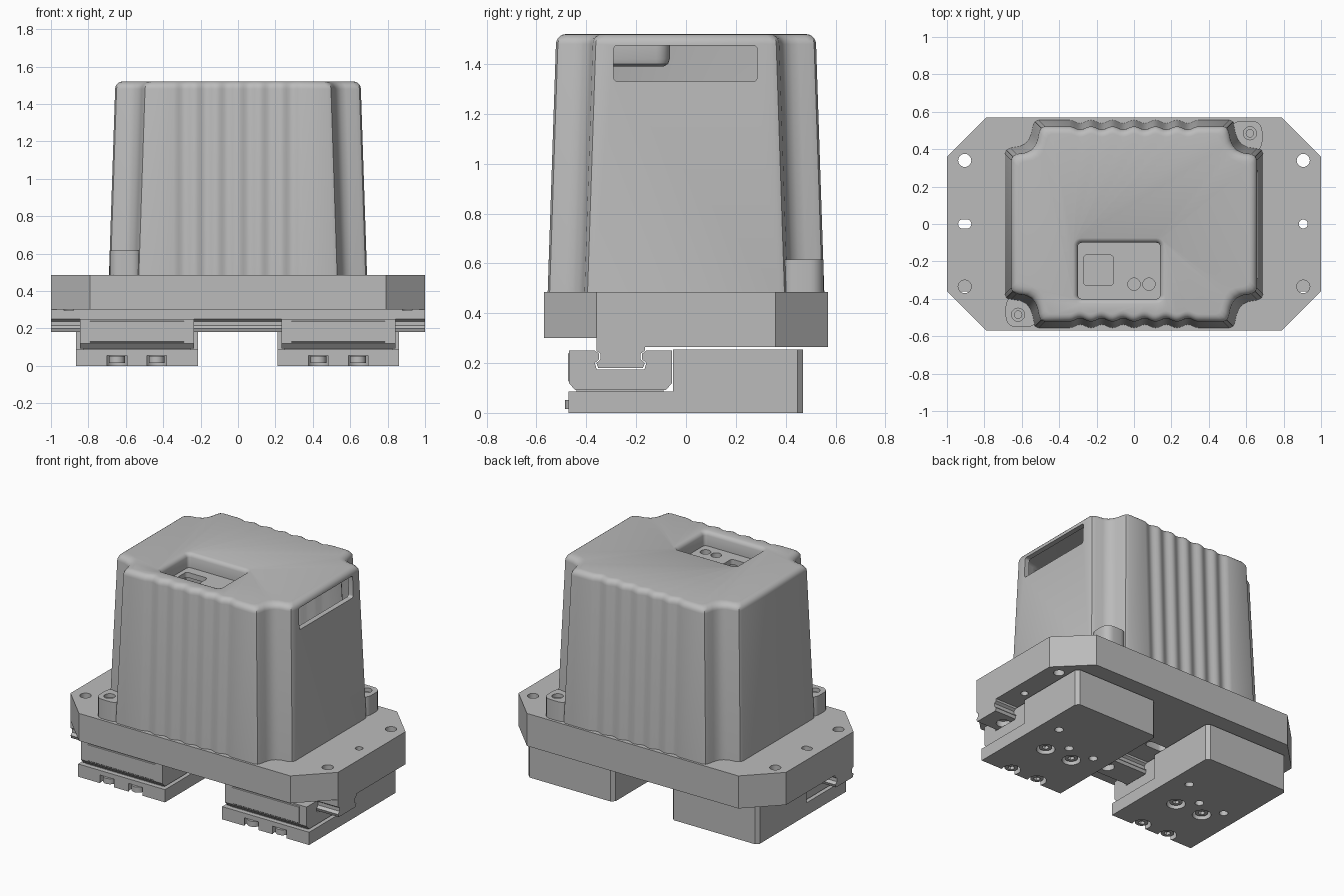
import bpy, bmesh, math

cube = bpy.data.objects.get("Cube")
if cube:
    bpy.data.objects.remove(cube)

grey = bpy.data.materials.new("plain_grey")
grey.use_nodes = True
COLOUR = (0.5, 0.5, 0.5, 1)
grey.diffuse_color = COLOUR
grey.node_tree.nodes["Principled BSDF"].inputs["Base Color"].default_value = COLOUR


def loft(name, loops):
    """Closed solid through a list of matching point loops."""
    bm = bmesh.new()
    rings = [[bm.verts.new(p) for p in loop] for loop in loops]
    n = len(rings[0])
    for a, b in zip(rings, rings[1:]):
        for i in range(n):
            j = (i + 1) % n
            bm.faces.new((a[i], a[j], b[j], b[i]))
    bm.faces.new(rings[0][::-1])
    bm.faces.new(rings[-1])
    bmesh.ops.recalc_face_normals(bm, faces=bm.faces)
    mesh = bpy.data.meshes.new(name)
    bm.to_mesh(mesh)
    bm.free()
    mesh.materials.append(grey)
    ob = bpy.data.objects.new(name, mesh)
    bpy.context.collection.objects.link(ob)
    return ob


def prism(name, pts, lo, hi, axis="z"):
    """Extrude a 2D profile along z (points x,y) or x (points y,z)."""
    if axis == "z":
        return loft(name, [[(u, v, h) for u, v in pts] for h in (lo, hi)])
    return loft(name, [[(h, u, v) for u, v in pts] for h in (lo, hi)])


def rrect(u0, u1, v0, v1, r, steps=5):
    pts = []
    corners = ((u1 - r, v1 - r), (u0 + r, v1 - r), (u0 + r, v0 + r), (u1 - r, v0 + r))
    for k, (cu, cv) in enumerate(corners):
        for s in range(steps + 1):
            a = math.pi / 2 * (k + s / steps)
            pts.append((cu + r * math.cos(a), cv + r * math.sin(a)))
    return pts


def disc(x, y, r, sides=24):
    return [(x + r * math.cos(math.tau * i / sides), y + r * math.sin(math.tau * i / sides))
            for i in range(sides)]


def cut(target, cutter, op="DIFFERENCE"):
    cutter.hide_render = True
    mod = target.modifiers.new("cut", "BOOLEAN")
    mod.operation, mod.solver, mod.object = op, "EXACT", cutter
    bpy.context.view_layer.objects.active = target
    bpy.ops.object.modifier_apply(modifier=mod.name)
    bpy.data.objects.remove(cutter)


def bore(target, x, y, r, lo, hi, sides=24):
    cut(target, prism("bore", disc(x, y, r, sides), lo, hi))


def smooth(ob):
    bpy.ops.object.select_all(action="DESELECT")
    ob.select_set(True)
    bpy.context.view_layer.objects.active = ob
    bpy.ops.object.shade_smooth_by_angle(angle=math.radians(32))


# Hood outline: notched corners, scalloped front and back
NOTCH = [(0, .18), (.008, .16), (.03, .148), (.08, .14), (.11, .125), (.13, .1),
         (.142, .07), (.15, .03), (.16, .008), (.18, 0)]
SCALLOPS, HALF, DEPTH = 6, 0.345, 0.017


def wave(hy):
    n = SCALLOPS * 8
    for i in range(n + 1):
        t = i / n
        yield HALF * (1 - 2 * t), hy - DEPTH * math.sin(math.pi * SCALLOPS * t) ** 2


def outline(d, z):
    hx, hy = 0.69 - d, 0.555 - d
    half = [(hx - a, hy - b) for a, b in NOTCH] + list(wave(hy))
    half += [(a - hx, hy - b) for a, b in reversed(NOTCH)]
    return [(x, y, z) for x, y in half] + [(-x, -y, z) for x, y in half]


def hood_loops(extra, z0, top, r):
    loops = [outline(extra, z0), outline(extra + 0.033, top - r)]
    for s in range(1, 6):
        a = math.pi / 2 * s / 5
        loops.append(outline(extra + 0.033 + r * (1 - math.cos(a)), top - r + r * math.sin(a)))
    return loops


# Hood: hollow shell with a top pocket and a side window
WALL = 0.035
hood = loft("hood", hood_loops(0, 0.485, 1.52, 0.04))
cavity = loft("cavity", hood_loops(WALL, 0.47, 1.485, 0.015))


def pocket_loop(grow, z):
    return [(x, y, z) for x, y in rrect(-.3 - grow, .14 + grow, -.4 - grow, -.1 + grow, .02 + grow)]


cut(cavity, loft("pocket_shell", [pocket_loop(.01, 1.39), pocket_loop(.028, 1.4),
                                  pocket_loop(WALL, 1.42), pocket_loop(WALL, 1.6)]))
cut(hood, cavity)
cut(hood, loft("pocket", [pocket_loop(0, 1.425), pocket_loop(0, 1.495), pocket_loop(.006, 1.508),
                          pocket_loop(.015, 1.516), pocket_loop(.028, 1.521), pocket_loop(.028, 1.6)]))
cut(hood, prism("display_opening", rrect(-.27, -.11, -.33, -.165, .02), 1.35, 1.46))
for x in (0, 0.08):
    bore(hood, x, -0.322, 0.033, 1.35, 1.46)
cut(hood, prism("side_window", rrect(-.29, .285, 1.33, 1.475, .015), 0.55, 0.8, "x"))
smooth(hood)

# Screw bosses in two opposite corners
for side, name in ((1, "back_left_boss"), (-1, "front_right_boss")):
    pts = [(side * x, side * y) for x, y in rrect(.515, .686, .385, .551, .055)]
    boss = prism(name, pts, 0.48, 0.615)
    bore(boss, side * .62, side * .485, 0.035, 0.59, 0.7)
    bore(boss, side * .62, side * .485, 0.02, 0.5, 0.7)
    smooth(boss)

# Mounting plate with its guide rail in one profile
RAIL = [(-.36, .3), (-.36, .25), (-.343, .238), (-.343, .215), (-.36, .2), (-.352, .18)]
profile = [(-.57, .485), (-.57, .3)] + RAIL
profile += [(-.525 - y, z) for y, z in reversed(RAIL[1:])] + [(-.165, .265), (.57, .265), (.57, .485)]
plate = prism("mounting_plate", profile, -1, 1, "x")
octagon = [(sx * x, sy * y) for sx, sy, pair in
           ((1, 1, ((1, .36), (.79, .57))), (-1, 1, ((.79, .57), (1, .36))),
            (-1, -1, ((1, .36), (.79, .57))), (1, -1, ((.79, .57), (1, .36))))
           for x, y in pair]
# The rail keeps its full length, only the slab corners are clipped
cut(plate, prism("octagon", octagon, 0.1, 0.6), "INTERSECT")
for x in (-0.905, 0.905):
    bore(plate, x, 0.34, 0.035, 0.1, 0.6)
    bore(plate, x, -0.335, 0.035, 0.295, 0.6)
bore(plate, 0.905, 0, 0.024, 0.1, 0.6)
cut(plate, prism("slot", rrect(-.94, -.87, -.025, .025, .024), 0.1, 0.6))
cut(plate, prism("under_slot", rrect(-.24, -.09, -.01, .05, .029), 0.1, 0.33))
for x in (-0.86, 0, 0.86):
    bore(plate, x, -0.2625, 0.045, 0.1, 0.22)
    bore(plate, x, -0.2625, 0.025, 0.1, 0.3)
smooth(plate)


def socket_bolt(name, x, y):
    bolt = prism(name, disc(x, y, 0.042), 0.015, 0.052)
    bore(bolt, x, y, 0.022, 0, 0.035, 6)
    smooth(bolt)


# Two clamp units riding on the rail
GAP = 0.006
slot = [(y - GAP, z - (GAP if z < .2 else 0)) for y, z in RAIL[1:]]
slot = slot + [(-.525 - y, z) for y, z in reversed(slot)]
carriage_profile = [(-.47, .25), (-.47, .12), (-.445, .092), (-.08, .092), (-.056, .12), (-.056, .25)]
carriage_profile += slot[::-1]
base_profile = [(-.472, 0), (.47, 0), (.47, .255), (-.053, .255), (-.053, .086), (-.472, .086)]

for cx, tag in ((0.537, "left"), (-0.54, "right")):
    carriage = prism(tag + "_carriage", carriage_profile, cx - .305, cx + .305, "x")
    # Raised cover on the carriage front
    prism(tag + "_carriage_cover", rrect(-.474, -.46, .125, .24, .004, 1), cx - .25, cx + .25, "x")
    prism(tag + "_carriage_seat", rrect(-.44, -.09, .08, .1, .004, 1), cx - .29, cx + .29, "x")

    base = prism(tag + "_base_block", base_profile, cx - .325, cx + .325, "x")
    c = 0.022
    trim = [(cx - .325, -1), (cx + .325, -1), (cx + .325, .47 - c), (cx + .325 - c, .47),
            (cx - .325 + c, .47), (cx - .325, .47 - c)]
    cut(base, prism("trim", trim, -0.1, 0.5), "INTERSECT")
    for i, dx in enumerate((-0.107, 0.105)):
        for row, y in (("front", -0.443), ("middle", -0.105)):
            bore(base, cx + dx, y, 0.06, -0.05, 0.055)
            socket_bolt(f"{tag}_{row}_bolt_{i + 1}", cx + dx, y)
    for dx, y in ((-0.2, 0), (0, 0), (0.2, 0.14)):
        bore(base, cx + dx, y, 0.028, -0.05, 0.08)
    smooth(base)
